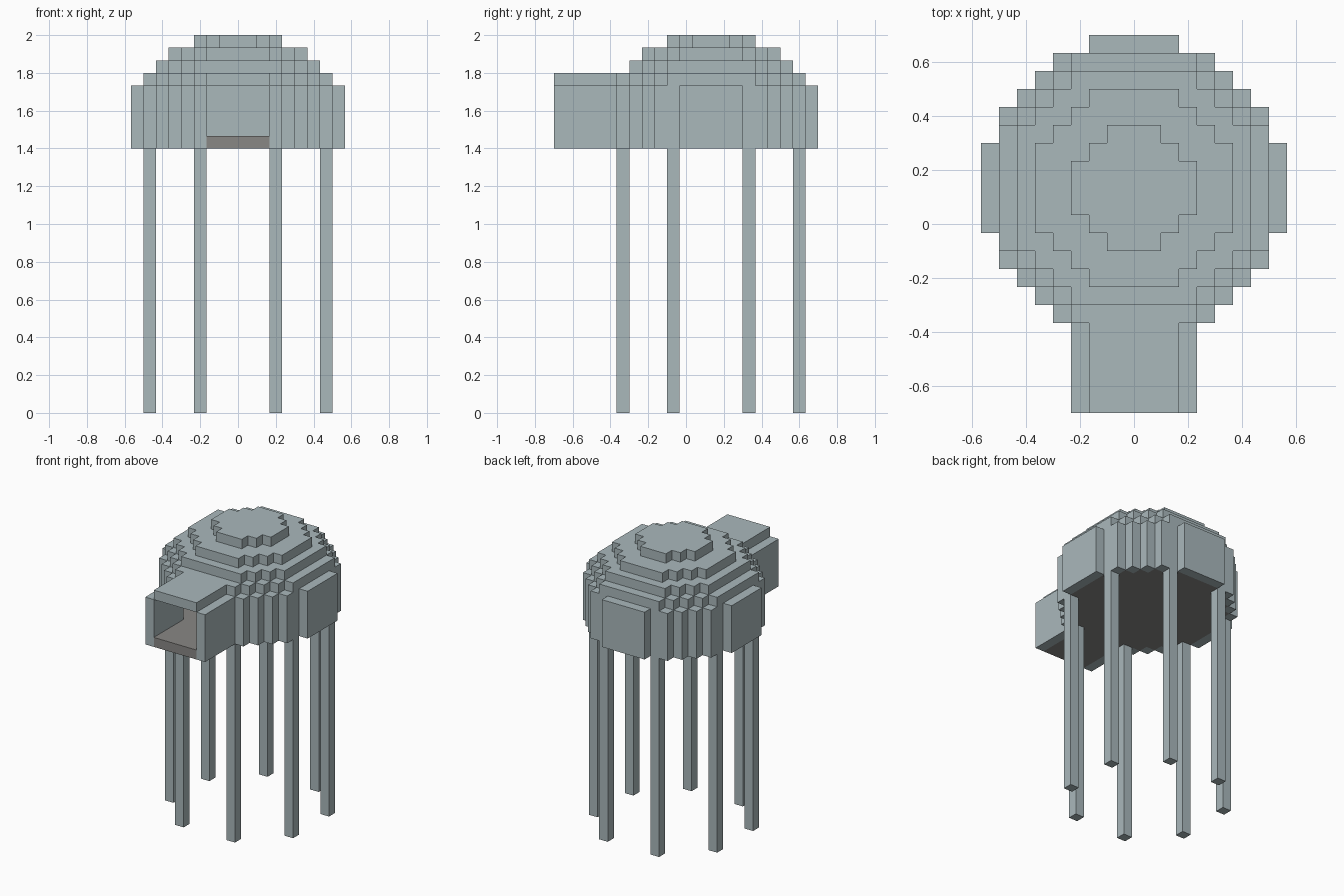
import bpy
import bmesh
from mathutils import Vector, Matrix

U = 2 / 30            # edge of one block
CENTRE_Y = 2 * U      # the dome sits behind the entrance
BASE = 21             # height of the legs in blocks

if "Cube" in bpy.data.objects:
    bpy.data.objects.remove(bpy.data.objects["Cube"])


def material(name, colour):
    mat = bpy.data.materials.new(name)
    mat.use_nodes = True
    mat.diffuse_color = (*colour, 1)
    mat.node_tree.nodes["Principled BSDF"].inputs["Base Color"].default_value = (*colour, 1)
    return mat


def finish(name, bm, mat):
    mesh = bpy.data.meshes.new(name)
    bm.to_mesh(mesh)
    bm.free()
    mesh.materials.append(mat)
    obj = bpy.data.objects.new(name, mesh)
    bpy.context.collection.objects.link(obj)
    return obj


def position(i, j, k):
    return Vector((i * U, j * U + CENTRE_Y, (k + BASE + 0.5) * U))


SIDES = [Vector(d) for d in ((1, 0, 0), (-1, 0, 0), (0, 1, 0),
                             (0, -1, 0), (0, 0, 1), (0, 0, -1))]


def neighbour(cell, d):
    return tuple(int(c + s) for c, s in zip(cell, d))


def build_blocks(name, cells, solid, mat):
    """Skin a set of blocks, leaving out faces between touching blocks."""
    bm = bmesh.new()
    for cell in cells:
        for d in SIDES:
            if neighbour(cell, d) in solid:
                continue
            a = Vector((d.y, d.z, d.x))
            b = d.cross(a)
            mid = position(*cell) + d * U / 2
            bm.faces.new([bm.verts.new(mid + (a * s + b * t) * U / 2)
                          for s, t in ((-1, -1), (1, -1), (1, 1), (-1, 1))])
    bmesh.ops.remove_doubles(bm, verts=bm.verts, dist=U / 100)
    bmesh.ops.dissolve_limit(bm, angle_limit=0.01, verts=bm.verts, edges=bm.edges)
    return finish(name, bm, mat)


wall_mat = material("pale blue grey", (0.40, 0.48, 0.50))
floor_mat = material("warm grey", (0.25, 0.245, 0.235))

# Dome volume: stacked discs, with straight walls in the lowest five layers
radius_squared = [70] * 5 + [59, 46, 30, 11]
volume = {(i, j, k) for k, r in enumerate(radius_squared)
          for i in range(-8, 9) for j in range(-8, 9) if i * i + j * j <= r}

# Entrance tunnel volume, one block too long so that its mouth stays open
volume |= {(i, j, k) for k in range(6) for j in range(-13, -7)
           for i in range(-3, 4) if k < 5 or abs(i) < 3}

# Hollow the volume to a shell one block thick and lay a floor inside
inside = {c for c in volume if all(neighbour(c, d) in volume for d in SIDES[:5])}
shell = {c for c in volume - inside if c[1] > -13}
floor = {c for c in inside if c[2] == 0}
solid = shell | floor

build_blocks("dome", {c for c in shell if c[1] >= -8}, solid, wall_mat)
build_blocks("entrance_tunnel", {c for c in shell if c[1] < -8}, solid, wall_mat)
build_blocks("floor", floor, solid, floor_mat)

# Eight square legs in a ring
leg_spots = [(sx * a, sy * b) for a, b in ((7, 3), (3, 7))
             for sx in (-1, 1) for sy in (-1, 1)]
for i, j in leg_spots:
    bm = bmesh.new()
    bmesh.ops.create_cube(bm, size=1)
    bmesh.ops.transform(bm, verts=bm.verts, matrix=Matrix.Diagonal((U, U, BASE * U, 1)))
    bmesh.ops.translate(bm, verts=bm.verts,
                        vec=(i * U, j * U + CENTRE_Y, BASE * U / 2))
    finish(f"{'front' if j < 0 else 'back'}_{'left' if i > 0 else 'right'}_leg", bm, wall_mat)
